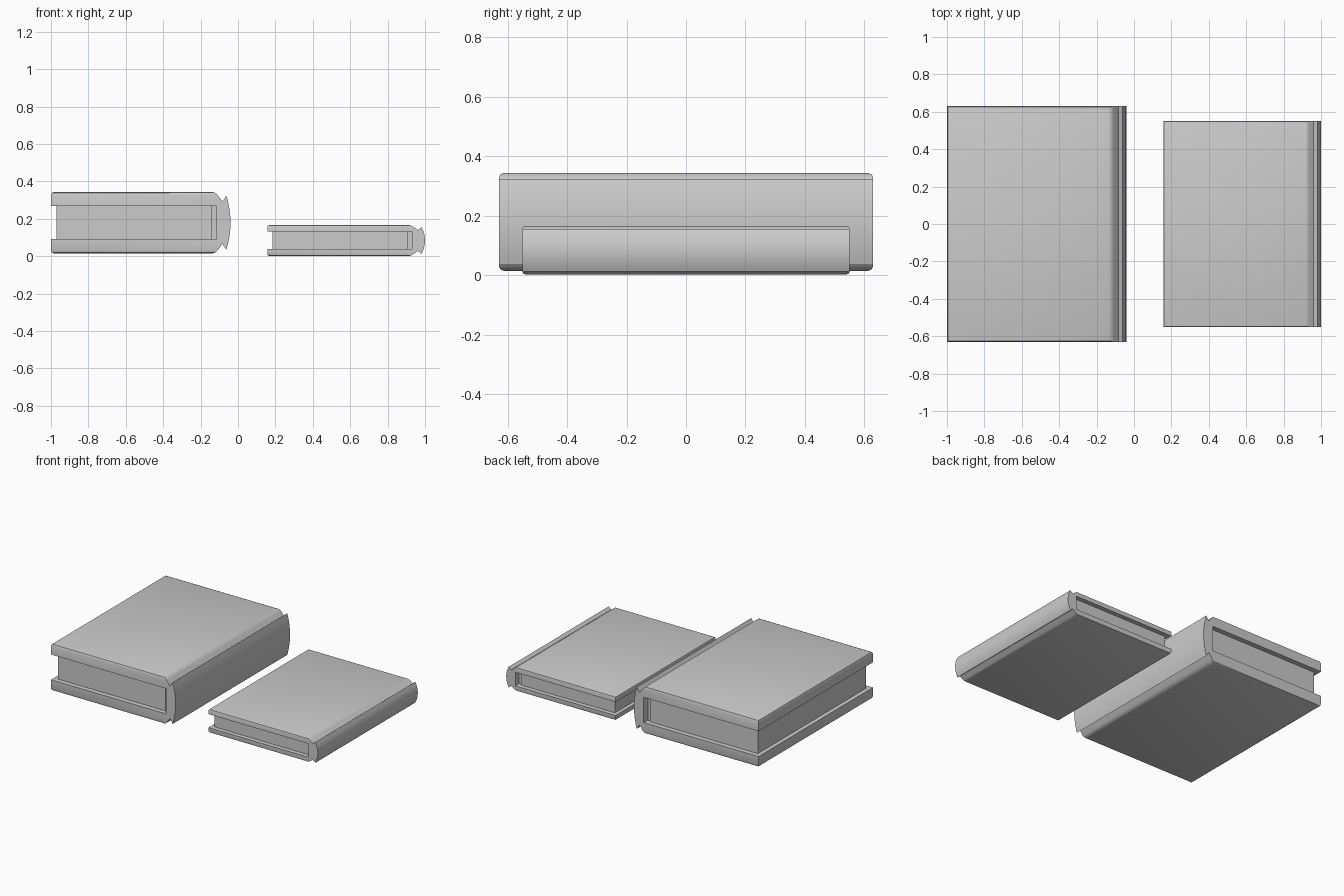
import bpy, bmesh

if "Cube" in bpy.data.objects:
    bpy.data.objects.remove(bpy.data.objects["Cube"])


def finish(name, bm, angle=0.6):
    bmesh.ops.recalc_face_normals(bm, faces=bm.faces)
    mesh = bpy.data.meshes.new(name)
    bm.to_mesh(mesh)
    bm.free()
    obj = bpy.data.objects.new(name, mesh)
    bpy.context.collection.objects.link(obj)
    bpy.ops.object.select_all(action='DESELECT')
    obj.select_set(True)
    bpy.context.view_layer.objects.active = obj
    bpy.ops.object.shade_smooth_by_angle(angle=angle)
    return obj


def block(name, x0, x1, half_y, z0, z1):
    bm = bmesh.new()
    bmesh.ops.create_cube(bm, size=1)
    for v in bm.verts:
        v.co.x = x0 if v.co.x < 0 else x1
        v.co.y = -half_y if v.co.y < 0 else half_y
        v.co.z = z0 if v.co.z < 0 else z1
    finish(name, bm)


def book(name, x0, x1, half_y, z0, z1, board, fold, notch, tip, inner, inset, lining, bevel):
    """fold, notch, tip: (x, drop below the outer board face) along the spine joint."""
    mid = (z0 + z1) / 2
    # upper half of the C-shaped section, from the inner corner to the spine tip
    upper = [(inner, z1 - board), (x0, z1 - board), (x0, z1),
             (fold, z1), (notch[0], z1 - notch[1])]
    # rounded spine back
    n = 10
    h = z1 - tip[1] - mid
    arc = []
    for i in range(n + 1):
        t = 1 - 2 * i / n
        arc.append((tip[0] + (x1 - tip[0]) * (1 - t * t), mid + h * t))
    lower = [(x, 2 * mid - z) for x, z in reversed(upper)]
    profile = upper + arc + lower

    # cover: extruded section with softened outer board edges
    bm = bmesh.new()
    face = bm.faces.new([bm.verts.new((x, -half_y, z)) for x, z in profile])
    ext = bmesh.ops.extrude_face_region(bm, geom=[face])
    for v in ext['geom']:
        if isinstance(v, bmesh.types.BMVert):
            v.co.y = half_y
    edges = [e for e in bm.edges
             if any(all(abs(v.co.z - z) < 1e-5 for v in e.verts) for z in (z0, z1))]
    bmesh.ops.bevel(bm, geom=edges, offset=bevel, segments=2, profile=0.5,
                    affect='EDGES', clamp_overlap=True)
    finish(name + "_cover", bm)

    # page block and lining strip next to the spine
    block(name + "_pages", x0 + inset, inner - lining, half_y - inset * 1.15,
          z0 + board, z1 - board)
    block(name + "_spine_lining", inner - lining, inner, half_y - inset * 1.5,
          z0 + board, z1 - board)


book("thick_book", -1.0, -0.04, 0.63, 0.014, 0.344, 0.077,
     -0.12, (-0.083, 0.052), (-0.062, 0.02), -0.115, 0.03, 0.025, 0.018)
book("thin_book", 0.157, 1.0, 0.55, 0.002, 0.166, 0.035,
     0.928, (0.961, 0.026), (0.981, 0.01), 0.93, 0.027, 0.022, 0.01)
